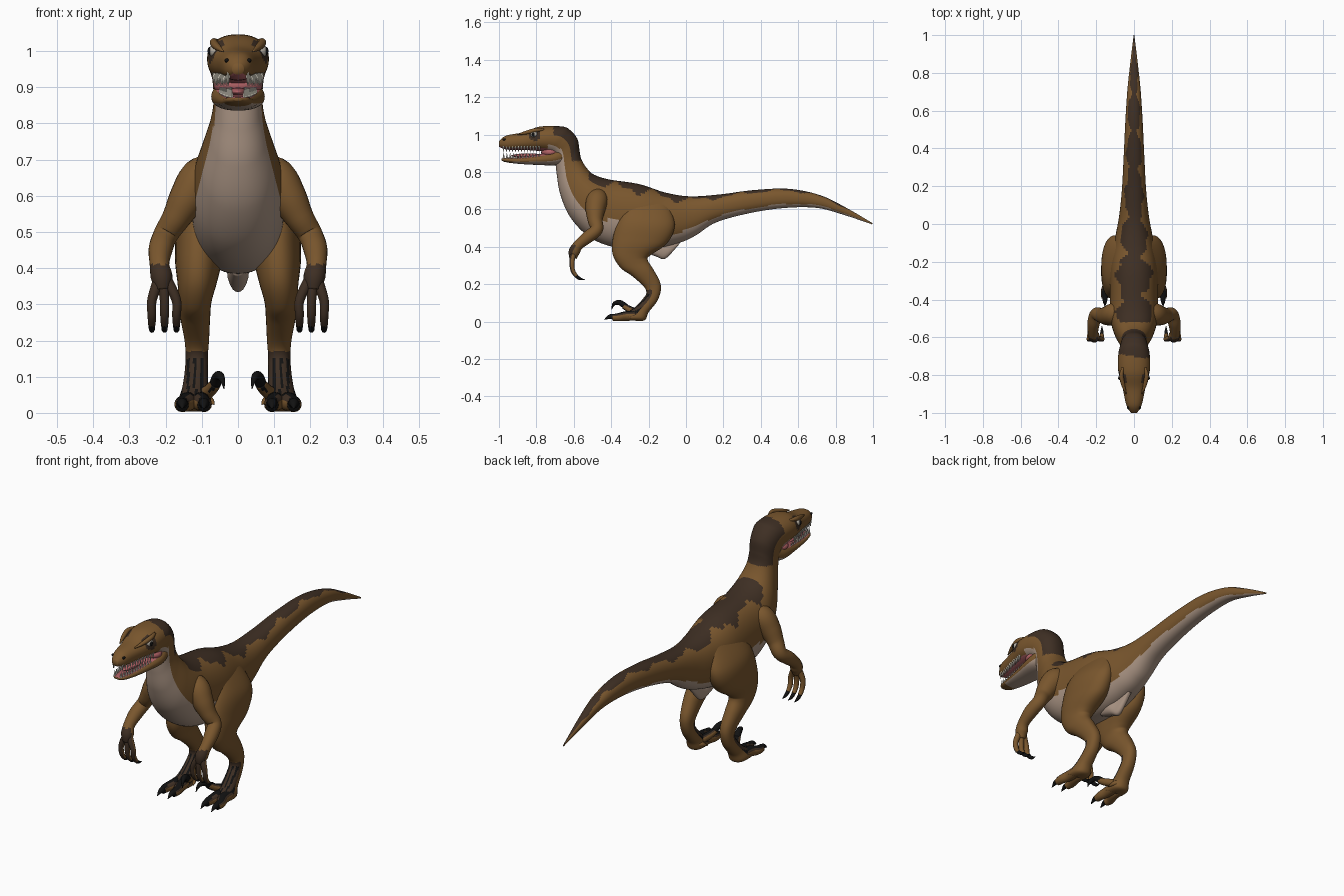
import bpy, bmesh, math
from math import sin, cos, pi
from mathutils import Vector, Matrix

cube = bpy.data.objects.get("Cube")
if cube:
    bpy.data.objects.remove(cube, do_unlink=True)

# Palette
PALETTE = [("hide_brown", (.195, .095, .027)), ("belly_cream", (.42, .31, .24)),
           ("stripe_dark", (.048, .028, .017)), ("claw_black", (.006, .006, .006)),
           ("mouth_pink", (.43, .12, .13)), ("tooth_ivory", (.7, .66, .56)),
           ("eye_pale", (.45, .41, .35))]
BROWN, CREAM, DARK, BLACK, PINK, IVORY, PALE = range(len(PALETTE))
MATS = []
for label, rgb in PALETTE:
    m = bpy.data.materials.new(label)
    m.use_nodes = True
    m.diffuse_color = (*rgb, 1)
    bsdf = next(n for n in m.node_tree.nodes if n.type == "BSDF_PRINCIPLED")
    bsdf.inputs["Base Color"].default_value = (*rgb, 1)
    bsdf.inputs["Roughness"].default_value = .7
    MATS.append(m)


def finish(name, bm, mirror):
    me = bpy.data.meshes.new(name)
    bm.to_mesh(me)
    bm.free()
    for m in MATS:
        me.materials.append(m)
    ob = bpy.data.objects.new(name, me)
    bpy.context.collection.objects.link(ob)
    if mirror:
        mod = ob.modifiers.new("mirror", "MIRROR")
        mod.use_mirror_merge = False
    return ob


def spline(pts, n):
    """Smooth curve through tuples of any length."""
    out = []
    for i in range(len(pts) - 1):
        a, b, c, d = pts[max(i - 1, 0)], pts[i], pts[i + 1], pts[min(i + 2, len(pts) - 1)]
        for k in range(n):
            t = k / n
            out.append(tuple(q + t * ((r - p) / 2 + t * (p - 2.5 * q + 2 * r - s / 2
                             + t * (1.5 * (q - r) + (s - p) / 2)))
                             for p, q, r, s in zip(a, b, c, d)))
    return out + [tuple(pts[-1])]


def skin(name, rings, rule, mirror):
    """Skin rings of points; rule(centre, normal, s) gives each face's colour."""
    bm = bmesh.new()
    loops = [[bm.verts.new(p) for p in r] for r in rings]
    n = len(loops[0])
    cols = []
    for a, b in zip(loops, loops[1:]):
        for j in range(n):
            k = (j + 1) % n
            cols.append((bm.faces.new((a[j], a[k], b[k], b[j])), cos(2 * pi * (j + .5) / n)))
    for end in (loops[0], loops[-1]):
        cols.append((bm.faces.new(end), 0))
    bmesh.ops.recalc_face_normals(bm, faces=bm.faces[:])
    for f, s in cols:
        f.smooth = True
        c = f.calc_center_median()
        f.material_index = rule(c, f.normal, s) if callable(rule) else rule
    return finish(name, bm, mirror)


def soft(v):
    return math.copysign(abs(v) ** .9, v)


def loft(name, stations, rule, seg=48, steps=12, mirror=False):
    """Stations: top y, z, bottom y, z, half width, optional centre x."""
    rings = []
    for st in spline([tuple(s) + (0,) * (6 - len(s)) for s in stations], steps):
        y1, z1, y2, z2, w, x = st
        w = max(w, .001)
        mid = Vector((x, (y1 + y2) / 2, (z1 + z2) / 2))
        up = Vector((0, y1 - y2, z1 - z2)) / 2
        rings.append([mid + up * soft(cos(2 * pi * j / seg))
                      + Vector((w * soft(sin(2 * pi * j / seg)), 0, 0)) for j in range(seg)])
    return skin(name, rings, rule, mirror)


def tube(name, pts, rule, seg=16, steps=6, mirror=True):
    """Points: x, y, z, radius."""
    path = spline(pts, steps)
    rings = []
    for i, p in enumerate(path):
        t = Vector(path[min(i + 1, len(path) - 1)][:3]) - Vector(path[max(i - 1, 0)][:3])
        t.normalize()
        u = t.cross(Vector((1, 0, 0))).normalized()
        v = t.cross(u)
        r = max(p[3], .0008)
        rings.append([Vector(p[:3]) + r * (u * cos(2 * pi * j / seg) + v * sin(2 * pi * j / seg))
                      for j in range(seg)])
    return skin(name, rings, rule, mirror)


def ball(name, loc, size, mat, mirror=True):
    bm = bmesh.new()
    bmesh.ops.create_uvsphere(bm, u_segments=20, v_segments=12, radius=1,
                              matrix=Matrix.Translation(loc) @ Matrix.Diagonal((*size, 1)))
    for f in bm.faces:
        f.smooth = True
        f.material_index = mat
    return finish(name, bm, mirror)


# Body, from tail tip to snout
def body_colour(c, n, s):
    wave = sin(c.y * 29) + .5 * sin(c.y * 67 + c.x * 25)
    if c.y < -.74:
        if s < -.75:
            return PINK
        if math.hypot(c.y + .81, c.z - 1.0) < .032 and abs(c.x) > .04:
            return DARK
        return BROWN
    if c.y < -.53 and c.z > .86 and s > .3:
        return DARK if c.y > -.68 + .02 * wave else BROWN
    if c.y < -.56:
        limit = -.3
    elif c.y < -.3:
        limit = -.22
    else:
        limit = -.55
    if s < limit + .06 * wave:
        return CREAM
    if c.y > -.52 and s > .8 + .12 * wave:
        return DARK
    return BROWN


loft("body", [
    (1.0, .525, .995, .52, .002), (.86, .607, .84, .572, .02), (.72, .675, .70, .608, .035),
    (.55, .71, .53, .608, .046), (.36, .703, .34, .58, .055), (.18, .68, .16, .53, .065),
    (.02, .67, .05, .46, .08), (-.11, .69, -.04, .42, .1), (-.25, .735, -.2, .385, .125),
    (-.41, .76, -.39, .4, .128), (-.49, .785, -.52, .455, .125), (-.53, .82, -.62, .56, .105),
    (-.56, .87, -.672, .68, .08), (-.57, .92, -.69, .78, .068), (-.58, .975, -.70, .86, .07),
    (-.615, 1.02, -.71, .89, .077), (-.66, 1.043, -.745, .905, .084),
    (-.78, 1.043, -.78, .912, .083), (-.87, 1.012, -.87, .918, .06),
    (-.96, .995, -.96, .92, .04), (-1.0, .965, -1.0, .935, .016)], body_colour)
loft("pelvic_keel", [(-.24, .43, -.24, .38, .02), (-.17, .43, -.16, .348, .03),
                     (-.11, .43, -.11, .337, .02), (-.02, .44, -.04, .41, .01)], CREAM, 20, 6)


# Jaw and mouth
def jaw_colour(c, n, s):
    if s > .55 and c.y < -.7:
        return PINK
    return CREAM if s < -.35 and c.y > -.93 else BROWN


loft("lower_jaw", [
    (-.64, .94, -.64, .85, .058), (-.72, .912, -.70, .836, .074), (-.8, .892, -.8, .838, .062),
    (-.9, .878, -.9, .844, .046), (-.965, .876, -.965, .853, .032),
    (-.987, .872, -.987, .862, .012)], jaw_colour, 40, 8)
ball("throat_lining", (0, -.725, .905), (.068, .05, .03), PINK, False)
ball("tongue", (0, -.84, .887), (.026, .095, .012), PINK, False)


def teeth(name, x0, x1, z, height, count):
    bm = bmesh.new()
    for i in range(count):
        t = i / (count - 1)
        tip = bmesh.ops.create_cone(
            bm, segments=6, radius1=.006, radius2=.0005, depth=abs(height), cap_ends=True,
            matrix=Matrix.Translation((x0 + (x1 - x0) * t, -.785 - .19 * t, z))
            @ Matrix.Rotation(pi if height < 0 else 0, 4, "X"))
    for f in bm.faces:
        f.material_index = IVORY
    finish(name, bm, True)


teeth("upper_teeth", .066, .026, .922, -.036, 13)
teeth("lower_teeth", .05, .018, .887, .03, 12)

# Eyes, brows and nostrils
ball("eye", (.062, -.812, 1.0), (.02, .02, .018), PALE)
ball("pupil", (.078, -.816, 1.0), (.006, .009, .011), BLACK)
tube("brow_ridge", [(.058, -.76, 1.027, .006), (.067, -.8, 1.024, .011),
                    (.058, -.85, 1.012, .01), (.042, -.9, 1.0, .003)], BROWN)
ball("nostril", (.031, -.972, .974), (.006, .009, .006), BLACK)


# Arms and hands
def hand_colour(c, n, s):
    return DARK if c.z < .41 and n.y < -.25 else BROWN


tube("arm", [
    (.05, -.46, .68, .04), (.1, -.475, .65, .058), (.138, -.485, .595, .052),
    (.17, -.485, .54, .04), (.2, -.478, .492, .034), (.214, -.525, .452, .033),
    (.217, -.575, .41, .027), (.211, -.597, .375, .03), (.208, -.605, .34, .02)],
    hand_colour, 24)
for label, x in (("outer", .238), ("middle", .203), ("inner", .17)):
    mid = (x + .21) / 2
    tube(label + "_finger", [
        (.212, -.588, .395, .014), (mid, -.604, .355, .015), (x, -.61, .31, .013),
        (x, -.604, .27, .012), (x, -.586, .243, .01)], hand_colour)
    tube(label + "_finger_claw", [(x, -.59, .247, .01), (x, -.568, .23, .008),
                                  (x, -.54, .224, .001)], BLACK, 10)


# Legs and feet
def leg_colour(c, n, s):
    if c.z < .17 and s > .2:
        return BLACK if sin(c.x * 330) > .3 and c.z < .15 else DARK
    return BROWN


def toe_colour(c, n, s):
    if n.y < -.6 or n.z > .8:
        return BLACK
    return DARK if n.z > .45 else BROWN


loft("leg", [
    (-.29, .67, -.1, .64, .025, .065), (-.355, .56, -.06, .52, .062, .1),
    (-.39, .45, -.1, .42, .066, .108), (-.392, .36, -.19, .355, .054, .113),
    (-.35, .288, -.205, .33, .045, .118), (-.29, .245, -.175, .28, .041, .118),
    (-.228, .19, -.14, .215, .034, .114), (-.212, .155, -.135, .165, .031, .114),
    (-.228, .125, -.155, .108, .032, .115), (-.27, .08, -.2, .05, .037, .118),
    (-.305, .055, -.22, .008, .046, .12), (-.335, .04, -.27, .004, .044, .121)],
    leg_colour, 40, 8, True)
for label, a, b in (("inner", .102, .094), ("outer", .14, .154)):
    tube(label + "_toe", [(a, -.27, .032, .026), (a, -.32, .03, .026), (b, -.36, .024, .022),
                          (b, -.392, .022, .018)], toe_colour)
    tube(label + "_toe_claw", [(b, -.38, .026, .016), (b, -.408, .026, .012),
                               (b, -.437, .01, .001)], BLACK, 10)
tube("sickle_toe", [(.095, -.26, .05, .02), (.075, -.3, .065, .018), (.062, -.33, .082, .016)],
     toe_colour)
tube("sickle_claw", [(.064, -.322, .08, .016), (.055, -.355, .102, .014),
                     (.045, -.385, .095, .009), (.038, -.397, .066, .001)], BLACK, 12)
tube("dew_toe", [(.11, -.225, .04, .016), (.08, -.245, .035, .012), (.066, -.27, .024, .002)],
     BROWN, 10)
